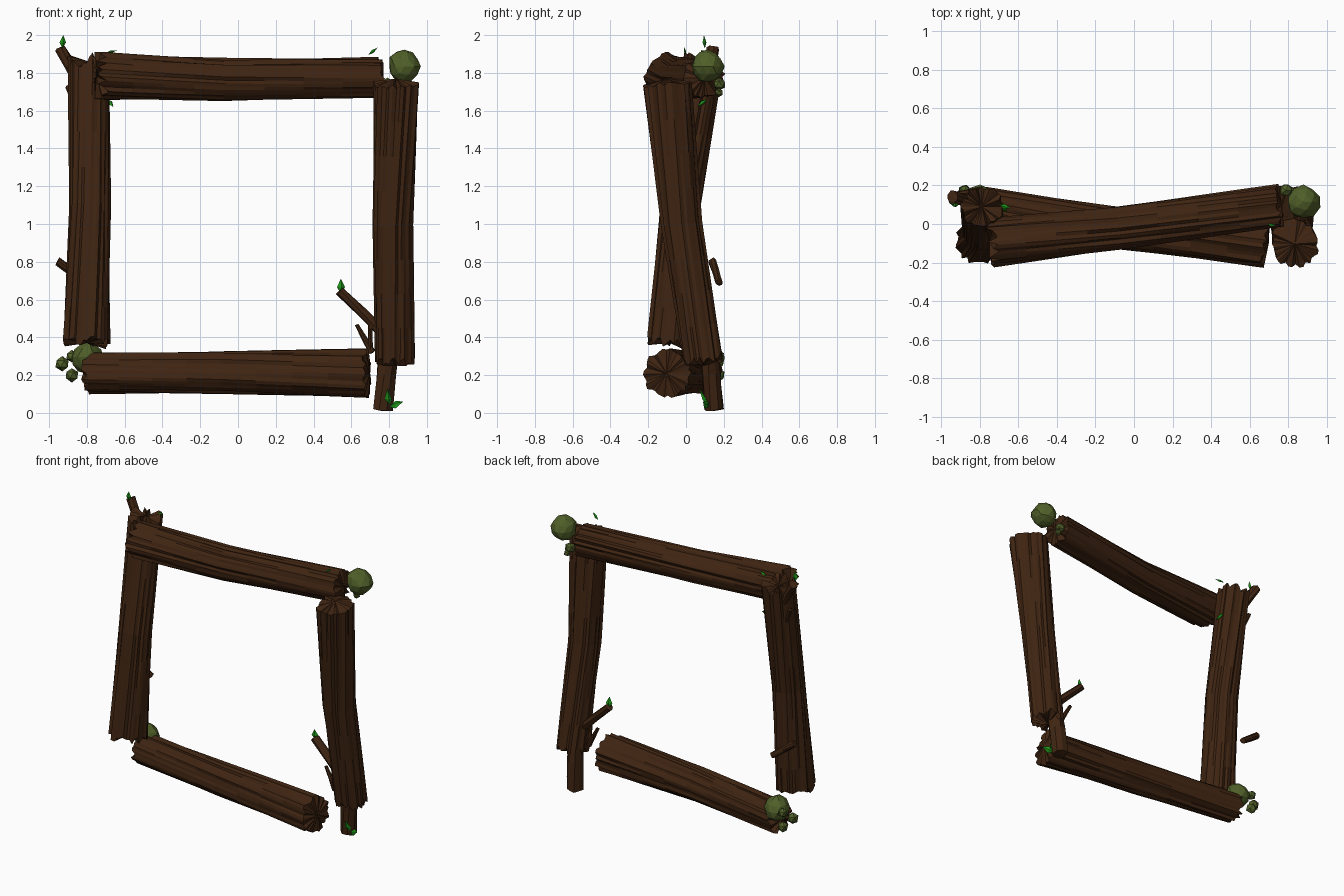
import bpy, bmesh, math, random
from mathutils import Vector

if "Cube" in bpy.data.objects:
    bpy.data.objects.remove(bpy.data.objects["Cube"])
random.seed(7)


def mat(name, col):
    m = bpy.data.materials.new(name)
    m.diffuse_color = (*col, 1)
    m.use_nodes = True
    m.node_tree.nodes["Principled BSDF"].inputs["Base Color"].default_value = m.diffuse_color
    return m


BARK = mat("dark_bark", (0.05, 0.018, 0.006))
MOSS = mat("moss_green", (0.08, 0.115, 0.022))
LEAF = mat("leaf_green", (0.014, 0.32, 0.01))


def finish(bm, name, m):
    bmesh.ops.recalc_face_normals(bm, faces=bm.faces)
    me = bpy.data.meshes.new(name)
    bm.to_mesh(me)
    bm.free()
    me.materials.append(m)
    ob = bpy.data.objects.new(name, me)
    bpy.context.collection.objects.link(ob)
    return ob


def tube(name, pts, radii, n=40, rings=9, rough=0.1, jag=(0.01, 0.01), dome=0.02):
    """Furrowed log along a path; jag = splintering of the two ends."""
    pts = [Vector(p) for p in pts]
    axis = (pts[-1] - pts[0]).normalized()
    u = axis.orthogonal().normalized()
    v = axis.cross(u)
    seg = len(pts) - 1
    # ridge profiles blended along the length so the furrows wander
    prof = [[1 + rough * random.uniform(-1.3, 0.6) for _ in range(n)] for _ in range(3)]
    bm = bmesh.new()
    loops = []
    for k in range(rings):
        t = k / (rings - 1)
        i = min(int(t * seg), seg - 1)
        f = t * seg - i
        c = pts[i].lerp(pts[i + 1], f)
        r = radii[i] * (1 - f) + radii[i + 1] * f
        j = min(int(t * 2), 1)
        g = t * 2 - j
        ring = []
        for s in range(n):
            a = 2 * math.pi * s / n + 0.35 * t
            q = r * (prof[j][s] * (1 - g) + prof[j + 1][s] * g)
            p = c + u * q * math.cos(a) + v * q * math.sin(a)
            if k == 0:
                p -= axis * random.uniform(-1, 1) * jag[0]
            if k == rings - 1:
                p += axis * random.uniform(-1, 1) * jag[1]
            ring.append(bm.verts.new(p))
        loops.append(ring)
    for a, b in zip(loops, loops[1:]):
        for s in range(n):
            bm.faces.new((a[s], a[(s + 1) % n], b[(s + 1) % n], b[s]))
    for ring, c, d in ((loops[0], pts[0], -dome), (loops[-1], pts[-1], dome)):
        tip = bm.verts.new(c + axis * d)
        for s in range(n):
            bm.faces.new((ring[s], ring[(s + 1) % n], tip))
    return finish(bm, name, BARK)


def twig(name, a, b, ra, rb):
    tube(name, [a, b], [ra, rb], n=8, rings=3, rough=0.15, jag=(0, 0.006), dome=0.004)


def moss(name, c, r):
    bm = bmesh.new()
    bmesh.ops.create_icosphere(bm, subdivisions=2 if r > 0.05 else 1, radius=r)
    for w in bm.verts:
        w.co = w.co * random.uniform(0.9, 1.06) + Vector(c)
    finish(bm, name, MOSS)


def leaf(name, base, tip, width, side):
    """Small folded leaf blade from base to tip."""
    base, tip, side = Vector(base), Vector(tip), Vector(side).normalized()
    fold = (tip - base).cross(side).normalized() * width * 0.3
    bm = bmesh.new()
    mid = base.lerp(tip, 0.45)
    b, t = bm.verts.new(base), bm.verts.new(tip)
    c = bm.verts.new(mid + fold)
    d = bm.verts.new(mid - fold)
    l, r = bm.verts.new(mid - side * width / 2), bm.verts.new(mid + side * width / 2)
    for mv in (c, d):
        for e in (l, r):
            bm.faces.new((b, e, mv))
            bm.faces.new((e, t, mv))
    finish(bm, name, LEAF)


# four crossing logs of the frame
tube("left_log", [(-0.80, -0.085, 0.37), (-0.785, -0.03, 1.1), (-0.79, 0.09, 1.86)],
     [0.127, 0.108, 0.108], jag=(0.025, 0.04), dome=0.0)
tube("right_log", [(0.83, 0.09, 0.28), (0.815, -0.025, 1.0), (0.835, -0.10, 1.74)],
     [0.105, 0.108, 0.125], jag=(0.025, 0.015), dome=0.03)
tube("top_log", [(-0.73, -0.09, 1.78), (-0.08, -0.02, 1.762), (0.75, 0.095, 1.775)],
     [0.128, 0.112, 0.11], jag=(0.035, 0.015))
tube("bottom_log", [(-0.80, 0.085, 0.21), (-0.08, -0.02, 0.215), (0.68, -0.10, 0.208)],
     [0.107, 0.112, 0.128], jag=(0.02, 0.012))

# broken twigs
twig("twig_top_left", (-0.84, 0.11, 1.75), (-0.945, 0.14, 1.93), 0.034, 0.034)
twig("twig_thin_left", (-0.84, 0.10, 1.58), (-0.905, 0.12, 1.73), 0.014, 0.014)
twig("twig_low_left", (-0.80, 0.175, 0.69), (-0.955, 0.14, 0.80), 0.022, 0.024)
twig("twig_right", (0.76, 0.08, 0.43), (0.54, 0.09, 0.645), 0.032, 0.028)
twig("twig_thin_right", (0.71, 0.08, 0.32), (0.63, 0.09, 0.465), 0.02, 0.012)
twig("twig_upright_right", (0.70, 0.08, 0.33), (0.70, 0.07, 0.50), 0.014, 0.012)
twig("root_stub", (0.80, 0.11, 0.40), (0.765, 0.15, 0.014), 0.055, 0.054)

# moss clumps
for i, (c, r) in enumerate([((0.88, 0.115, 1.835), 0.088), ((0.79, 0.175, 1.74), 0.036),
                            ((0.81, 0.175, 1.695), 0.024), ((-0.80, 0.12, 0.295), 0.085),
                            ((-0.93, 0.13, 0.26), 0.04), ((-0.88, 0.17, 0.20), 0.038),
                            ((-0.88, 0.17, 0.30), 0.035)]):
    moss("moss_%d" % i, c, r)

# leaves: base, tip, width, side direction
for i, (b, t, w, s) in enumerate([
        ((-0.93, 0.10, 1.93), (-0.925, 0.095, 2.0), 0.035, (1, 0.2, 0)),
        ((0.545, 0.09, 0.63), (0.545, 0.08, 0.71), 0.045, (1, 0.3, 0)),
        ((0.80, 0.12, 0.03), (0.79, 0.07, 0.13), 0.04, (1, 0.4, 0)),
        ((0.80, 0.12, 0.03), (0.875, 0.09, 0.06), 0.045, (0, 0.5, 1)),
        ((-0.69, 0.11, 1.66), (-0.66, 0.06, 1.62), 0.035, (0.5, 0.6, 0.3)),
        ((0.69, 0.0, 1.895), (0.74, -0.01, 1.935), 0.02, (0.4, 0.4, -0.6)),
        ((-0.70, 0.10, 1.905), (-0.64, 0.08, 1.92), 0.025, (0.3, 1, 0))]):
    leaf("leaf_%d" % i, b, t, w, s)
